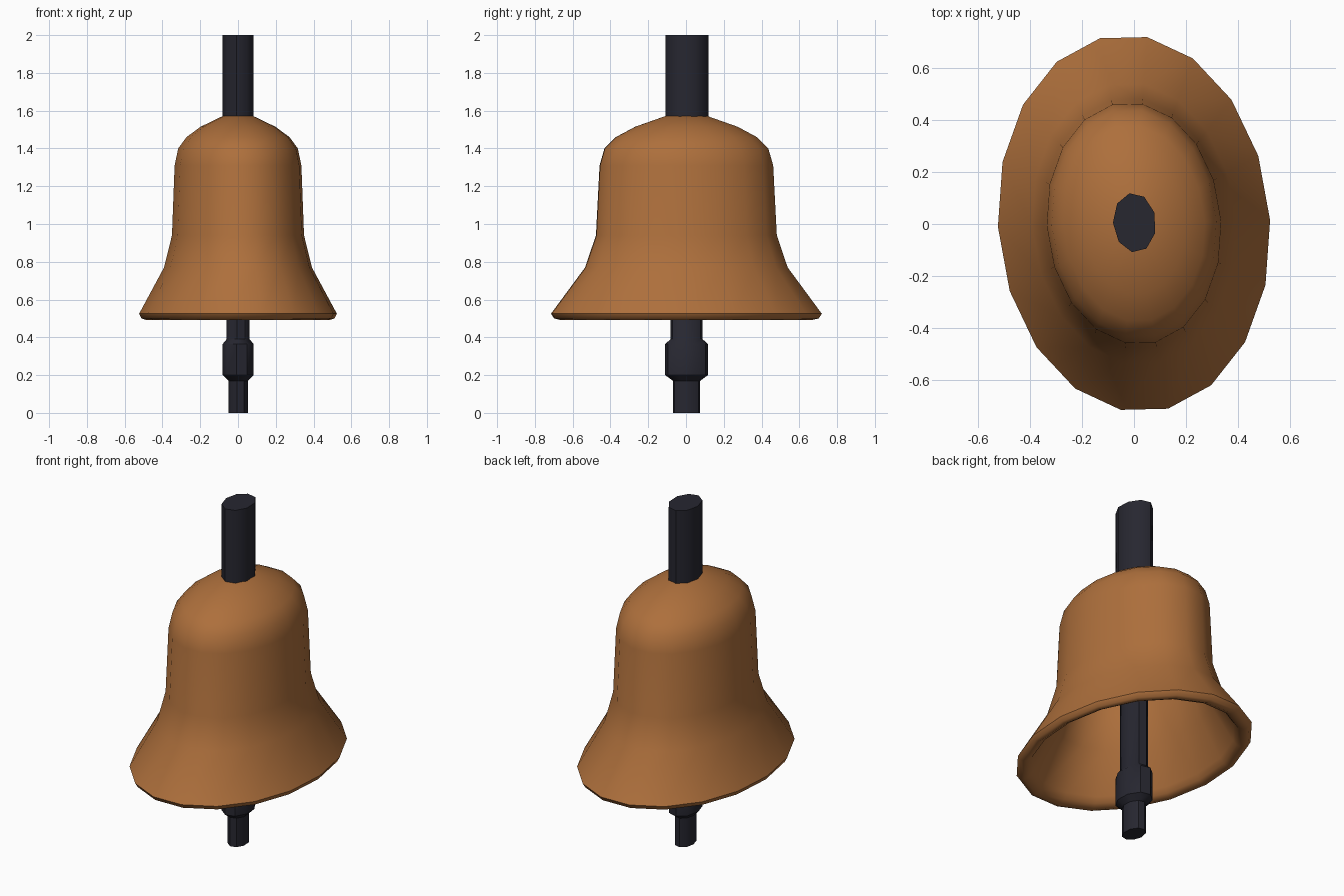
import bpy, bmesh, math

if "Cube" in bpy.data.objects:
    bpy.data.objects.remove(bpy.data.objects["Cube"])

RATIO = 1.385    # depth / width of the oval cross-section
SKEW = -0.06     # slight twist of the oval


def material(name, rgb):
    m = bpy.data.materials.new(name)
    m.diffuse_color = (*rgb, 1)
    m.use_nodes = True
    m.node_tree.nodes["Principled BSDF"].inputs["Base Color"].default_value = m.diffuse_color
    return m


def oval_lathe(name, profile, sides, start, mat, angle, centre=(0, 0)):
    """Sweep (radius, z) points round an oval; ends are capped."""
    bm = bmesh.new()
    rings = []
    for r, z in profile:
        ring = []
        for i in range(sides):
            t = math.radians(start) + math.tau * i / sides
            c, s = math.cos(t), math.sin(t)
            ring.append(bm.verts.new((centre[0] + r * (c + SKEW * s),
                                      centre[1] + r * RATIO * s, z)))
        rings.append(ring)
    for a, b in zip(rings, rings[1:]):
        for i in range(sides):
            j = (i + 1) % sides
            bm.faces.new((a[i], a[j], b[j], b[i]))
    bm.faces.new(rings[0][::-1])
    bm.faces.new(rings[-1])
    bmesh.ops.recalc_face_normals(bm, faces=bm.faces)
    me = bpy.data.meshes.new(name)
    bm.to_mesh(me)
    bm.free()
    me.materials.append(mat)
    ob = bpy.data.objects.new(name, me)
    bpy.context.collection.objects.link(ob)
    bpy.ops.object.select_all(action='DESELECT')
    ob.select_set(True)
    bpy.context.view_layer.objects.active = ob
    bpy.ops.object.shade_smooth_by_angle(angle=math.radians(angle))
    return ob


bronze = material("bronze", (0.42, 0.16, 0.045))
iron = material("dark iron", (0.02, 0.02, 0.03))

# Bell shell: inner ceiling, down the inside, round the lip, up the outside
bell = [(0.08, 1.52), (0.18, 1.47), (0.25, 1.41), (0.285, 1.30), (0.30, 0.94),
        (0.345, 0.76), (0.445, 0.54), (0.462, 0.51), (0.49, 0.493),
        (0.512, 0.50), (0.524, 0.525), (0.392, 0.77), (0.35, 0.94),
        (0.336, 1.31), (0.317, 1.40), (0.273, 1.46), (0.198, 1.515),
        (0.08, 1.572)]
oval_lathe("bell_shell", bell, 18, 1, bronze, 50, (0, 0.002))

# Hanging rod above the crown
oval_lathe("hanging_rod", [(0.083, 1.56), (0.083, 2.0)], 9, 20, iron, 50, (0.002, 0.005))

# Clapper: stem, thick striker and narrow tip
clapper = [(0.053, 0.0), (0.053, 0.17), (0.083, 0.20), (0.083, 0.365),
           (0.062, 0.39), (0.062, 1.53)]
oval_lathe("clapper", clapper, 9, 20, iron, 42, (0.002, 0.003))
